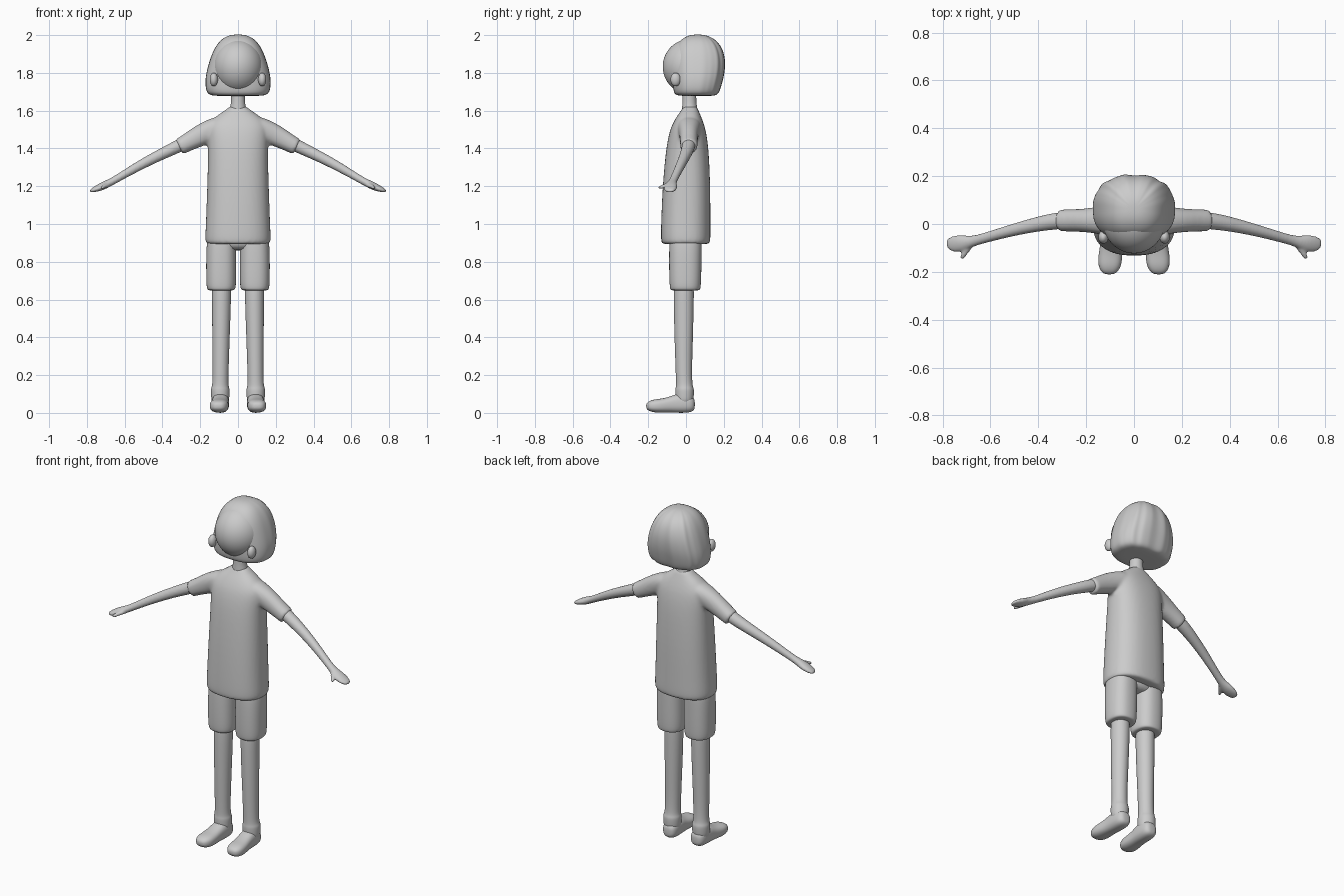
import bpy, bmesh, math
from mathutils import Vector

Z = Vector((0, 0, 1))


def loft(bm, secs, axis=(0, 0, 1), hint=(0, 1, 0), power=2.0, n=24, wave=0.0):
    """Skin superellipse rings; each section is (x, y, z, half_u, half_v)."""
    t = Vector(axis).normalized()
    v = Vector(hint) - t * t.dot(Vector(hint))
    v.normalize()
    u = v.cross(t)
    rings = []
    for x, y, z, a, b in secs:
        ring = []
        for i in range(n):
            th = 2 * math.pi * i / n
            c, s = math.cos(th), math.sin(th)
            pu = math.copysign(abs(c) ** (2 / power), c)
            pv = math.copysign(abs(s) ** (2 / power), s)
            k = 1.0
            if wave and s > -0.2:  # strand grooves on the back only
                k += wave * (math.sin(11 * th + 0.5) + 0.6 * math.sin(19 * th)) * min(1, s + 0.2)
            ring.append(bm.verts.new(Vector((x, y, z)) + u * a * pu * k + v * b * pv * k))
        rings.append(ring)
    for r0, r1 in zip(rings, rings[1:]):
        for i in range(n):
            j = (i + 1) % n
            bm.faces.new((r0[i], r0[j], r1[j], r1[i]))
    bm.faces.new(rings[0][::-1])
    bm.faces.new(rings[-1])


def yz(rows):
    """Rows (z, half_width, y_front, y_back) on the centre line -> sections."""
    return [(0, (f + b) / 2, z, w, (b - f) / 2) for z, w, f, b in rows]


def finish(bm, name, mirror=False, voxel=0):
    bmesh.ops.recalc_face_normals(bm, faces=bm.faces)
    me = bpy.data.meshes.new(name)
    bm.to_mesh(me)
    bm.free()
    me.polygons.foreach_set("use_smooth", [True] * len(me.polygons))
    ob = bpy.data.objects.new(name, me)
    bpy.context.collection.objects.link(ob)
    sub = ob.modifiers.new("subdivide", 'SUBSURF')
    sub.levels = sub.render_levels = 2
    if mirror:
        m = ob.modifiers.new("mirror", 'MIRROR')
        m.use_mirror_merge = False
    if voxel:
        r = ob.modifiers.new("fuse", 'REMESH')
        r.mode = 'VOXEL'
        r.voxel_size = voxel
        r.use_smooth_shade = True
        s = ob.modifiers.new("relax", 'SMOOTH')
        s.factor, s.iterations = 0.5, 5
    return ob


def ball(name, loc, radii, mirror=False):
    bm = bmesh.new()
    bmesh.ops.create_uvsphere(bm, u_segments=20, v_segments=12, radius=1)
    bmesh.ops.scale(bm, vec=Vector(radii), verts=bm.verts)
    bmesh.ops.translate(bm, vec=Vector(loc), verts=bm.verts)
    return finish(bm, name, mirror)


# Shirt: body and sleeves fused together
bm = bmesh.new()
loft(bm, yz([
    (0.893, .150, -.110, .105), (0.895, .168, -.128, .124), (0.91, .176, -.134, .131),
    (1.00, .171, -.133, .130), (1.20, .164, -.125, .130), (1.40, .158, -.107, .121),
    (1.49, .165, -.088, .107), (1.535, .155, -.070, .094), (1.575, .112, -.046, .078),
    (1.602, .068, -.025, .066), (1.622, .045, -.015, .058), (1.624, .03, 0, .045)]), power=2.4)
loft(bm, [
    (.06, .016, 1.525, .07, .060), (.13, .016, 1.502, .06, .060), (.20, .015, 1.468, .049, .058),
    (.26, .015, 1.436, .047, .048), (.307, .015, 1.410, .046, .045), (.313, .015, 1.407, .044, .043)],
    axis=(.88, 0, -.47), hint=Z, power=2.2)
finish(bm, "shirt", True, 0.009)

# Arms with hands
bm = bmesh.new()
aim = (.87, -.22, -.45)
loft(bm, [
    (.25, .018, 1.445, .036, .036), (.33, .013, 1.405, .036, .034), (.43, -.006, 1.358, .029, .029),
    (.54, -.034, 1.300, .024, .025), (.65, -.066, 1.234, .020, .019), (.685, -.074, 1.216, .025, .020),
    (.72, -.080, 1.199, .036, .021), (.75, -.084, 1.186, .036, .016), (.775, -.087, 1.176, .027, .010),
    (.784, -.088, 1.172, .012, .005)], axis=aim, hint=Z)
# thumb
loft(bm, [
    (.675, -.078, 1.212, .014, .013), (.700, -.108, 1.203, .014, .012),
    (.717, -.136, 1.194, .011, .010), (.723, -.148, 1.190, .006, .005)],
    axis=(.5, -.8, -.2), hint=Z, n=12)
finish(bm, "arm", True, 0.006)

# Shorts
bm = bmesh.new()
loft(bm, [
    (.089, -.004, .648, .055, .062), (.089, -.004, .650, .070, .077), (.089, -.004, .662, .079, .083),
    (.089, -.004, .75, .080, .086), (.089, -.003, .88, .080, .087), (.085, 0, .98, .07, .085)],
    power=2.4)
finish(bm, "shorts_leg", True)
bm = bmesh.new()
loft(bm, yz([(.86, .08, -.05, .05), (.88, .14, -.085, .08), (.94, .15, -.09, .085), (1.0, .14, -.08, .08)]))
finish(bm, "shorts_waist")

# Legs with socks
bm = bmesh.new()
loft(bm, [
    (.094, -.008, .04, .045, .045), (.094, -.007, .09, .049, .049), (.094, -.007, .125, .050, .050),
    (.094, -.008, .135, .046, .046), (.093, -.010, .16, .042, .043), (.092, -.012, .25, .043, .044),
    (.090, -.012, .42, .047, .050), (.087, -.012, .58, .050, .053), (.087, -.010, .75, .052, .055)])
finish(bm, "leg", True)

# Shoes
bm = bmesh.new()
loft(bm, [
    (.091, .047, .045, .015, .018), (.091, .040, .046, .034, .036), (.092, .015, .050, .046, .050),
    (.093, -.045, .052, .046, .052), (.096, -.085, .044, .045, .042), (.099, -.130, .038, .050, .037),
    (.101, -.170, .037, .050, .035), (.103, -.200, .036, .036, .025), (.103, -.211, .036, .016, .010)],
    axis=(0, -1, 0), hint=Z, power=2.5)
finish(bm, "shoe", True)

# Neck
bm = bmesh.new()
loft(bm, yz([(1.57, .05, -.02, .065), (1.61, .045, -.022, .062), (1.635, .037, -.019, .055),
             (1.70, .036, -.018, .054), (1.78, .036, -.018, .054)]))
finish(bm, "neck")

# Face, ears and bobbed hair
ball("face", (0, .022, 1.833), (.137, .149, .148))
ball("ear", (.128, -.055, 1.765), (.022, .028, .036), True)
bm = bmesh.new()
loft(bm, yz([
    (1.678, .10, -.010, .125), (1.680, .142, -.050, .158), (1.695, .168, -.066, .176),
    (1.75, .174, -.070, .192), (1.80, .168, -.072, .204), (1.86, .152, -.072, .208),
    (1.91, .134, -.066, .199), (1.95, .112, -.048, .180), (1.98, .085, -.022, .150),
    (1.998, .050, .012, .112), (2.003, .020, .045, .080)]), power=2.5, n=64, wave=.018)
finish(bm, "hair")
